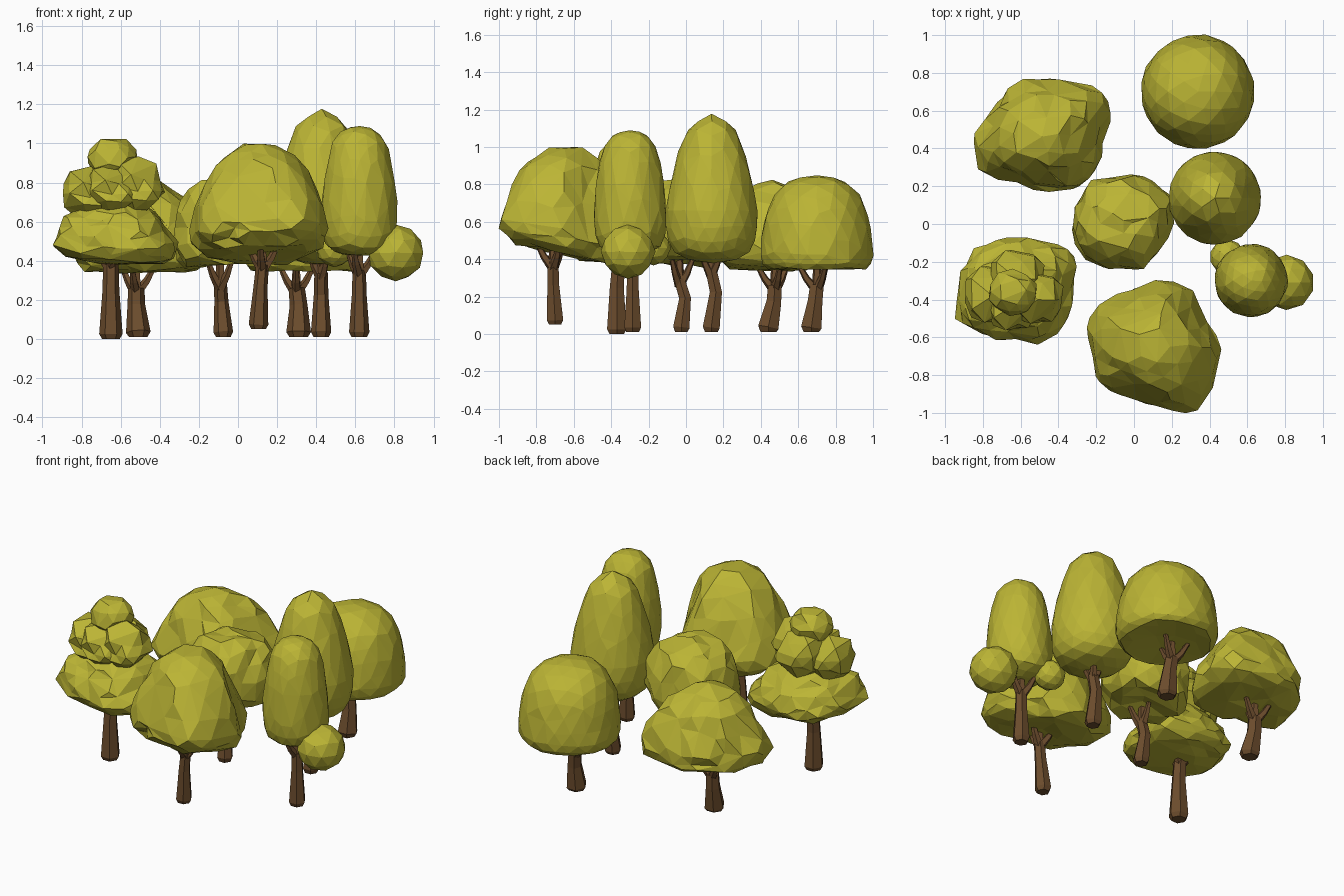
import bpy, bmesh, math, random
from mathutils import Vector, noise

cube = bpy.data.objects.get("Cube")
if cube:
    bpy.data.objects.remove(cube)


def material(name, rgb):
    m = bpy.data.materials.new(name)
    m.use_nodes = True
    m.diffuse_color = (*rgb, 1)
    bsdf = next(n for n in m.node_tree.nodes if n.type == 'BSDF_PRINCIPLED')
    bsdf.inputs["Base Color"].default_value = (*rgb, 1)
    bsdf.inputs["Roughness"].default_value = 0.9
    return m


LEAF = material("olive leaf", (0.5, 0.46, 0.035))
BARK = material("brown bark", (0.15, 0.073, 0.026))


def finish(bm, name, mat):
    bmesh.ops.recalc_face_normals(bm, faces=bm.faces)
    mesh = bpy.data.meshes.new(name)
    bm.to_mesh(mesh)
    bm.free()
    mesh.materials.append(mat)
    ob = bpy.data.objects.new(name, mesh)
    bpy.context.collection.objects.link(ob)
    return ob


def sample(values, t):
    """Linear lookup in a list of numbers, t from 0 to 1."""
    f = min(max(t, 0), 1) * (len(values) - 1)
    i = min(int(f), len(values) - 2)
    return values[i] + (values[i + 1] - values[i]) * (f - i)


def canopy(name, centre, outline, profile, rough=0.0, keep=1.0, detail=3, seed=1, tilt=(0, 0)):
    """Faceted crown: plan outline (radii by angle) times a side profile (r, z).
    The tilt slopes the lower rim and fades out towards the top."""
    random.seed(seed)
    bm = bmesh.new()
    bmesh.ops.create_icosphere(bm, subdivisions=detail, radius=1)
    ring = outline + outline[:1]
    widths, heights = zip(*profile)
    for v in bm.verts:
        d = v.co.normalized()
        t = 0.5 + math.asin(max(-1, min(1, d.z))) / math.pi
        a = math.atan2(d.y, d.x) % math.tau
        r = sample(ring, a / math.tau) * sample(widths, t)
        r *= 1 + 2 * rough * noise.noise(d * 3 + Vector((seed * 7.1, 0, 0)))
        jitter = Vector([random.uniform(-1, 1) for _ in range(3)]) * rough * 0.45
        x, y = r * math.cos(a), r * math.sin(a)
        z = sample(heights, t) + (tilt[0] * x + tilt[1] * y) * (1 - t)
        v.co = Vector((centre[0] + x, centre[1] + y, z)) + jitter
    ob = finish(bm, name, LEAF)
    if keep < 1:
        mod = ob.modifiers.new("facets", 'DECIMATE')
        mod.ratio = keep


def tube(bm, path, radii, sides=6):
    """Capped tube through the path points."""
    rings = []
    for i, p in enumerate(path):
        axis = (path[min(i + 1, len(path) - 1)] - path[max(i - 1, 0)]).normalized()
        u = axis.cross(Vector((0, 1, 0.01))).normalized()
        w = axis.cross(u)
        rings.append([bm.verts.new(p + (u * math.cos(k * math.tau / sides)
                                        + w * math.sin(k * math.tau / sides)) * radii[i])
                      for k in range(sides)])
    for low, high in zip(rings, rings[1:]):
        for k in range(sides):
            j = (k + 1) % sides
            bm.faces.new((low[k], low[j], high[j], high[k]))
    bm.faces.new(rings[0])
    bm.faces.new(rings[-1])


def trunk(name, x, y, base, fork, bend, lean, turn, reach=0.1, thick=0.06):
    """Tapering bent trunk with three upward branches."""
    bm = bmesh.new()
    mid = Vector((x + bend[0], y + bend[1], base + (fork - base) * 0.65))
    top = Vector((x + lean[0], y + lean[1], fork))
    tube(bm, [Vector((x, y, base)), Vector((x, y, base + 0.025)), mid, top],
         [thick * 0.75, thick, thick * 0.72, thick * 0.66])
    for k in range(3):
        a = turn + k * math.tau / 3
        out = Vector((math.cos(a), math.sin(a), 0))
        tube(bm, [top - Vector((0, 0, 0.03)), top + out * reach * 0.5 + Vector((0, 0, 0.035)),
                  top + out * reach + Vector((0, 0, 0.13))], [0.028, 0.02, 0.011], 5)
    tube(bm, [top - Vector((0, 0, 0.02)), top + Vector((0, 0, 0.17))], [0.03, 0.015], 5)
    finish(bm, name, BARK)


# Trunks
trunk("back_right_trunk", 0.31, 0.67, 0.01, 0.26, (0, 0.02), (-0.01, 0.03), 0.5, 0.11, 0.063)
trunk("middle_right_trunk", 0.425, 0.135, 0.01, 0.34, (0, 0.025), (0, 0.0), 1.0, 0.07, 0.052)
trunk("front_right_trunk", 0.62, -0.285, 0.01, 0.35, (0, 0), (0.0, 0.0), 0.2, 0.1, 0.052)
trunk("centre_trunk", -0.075, -0.025, 0.01, 0.29, (-0.01, 0.02), (-0.015, -0.01), 1.5, 0.08, 0.05)
trunk("back_left_trunk", -0.51, 0.44, 0.01, 0.26, (-0.01, 0.03), (-0.01, 0.035), 0.3, 0.11, 0.063)
trunk("front_left_trunk", -0.65, -0.37, 0.0, 0.38, (0, 0), (0.0, 0.01), 0.6)
trunk("front_trunk", 0.105, -0.7, 0.05, 0.38, (0.01, -0.01), (0.02, -0.01), 0.4, 0.1, 0.05)

# Smooth crowns: mushroom, egg and capsule
canopy("back_right_crown", (0.337, 0.70), [0.303] * 4,
       [(0, 0.37), (0.5, 0.36), (0.88, 0.345), (1, 0.39), (0.98, 0.5), (0.92, 0.63),
        (0.77, 0.74), (0.47, 0.83), (0, 0.85)], 0.006, 0.85, seed=2)
canopy("middle_right_crown", (0.427, 0.137), [0.247] * 4,
       [(0, 0.38), (0.5, 0.39), (0.83, 0.44), (0.99, 0.53), (0.99, 0.66), (0.89, 0.82),
        (0.71, 0.98), (0.5, 1.115), (0, 1.175)], 0.006, 0.85, seed=3)
canopy("front_right_crown", (0.62, -0.30), [0.195] * 4,
       [(0, 0.43), (0.5, 0.43), (0.86, 0.47), (1, 0.56), (0.98, 0.71), (0.89, 0.87),
        (0.72, 1.0), (0.45, 1.075), (0, 1.09)], 0.006, 0.85, seed=4)

# Small side puffs
for name, x, y, z, r in (("outer_puff", 0.808, -0.31, 0.44, 0.146),
                         ("inner_puff", 0.495, -0.175, 0.46, 0.094)):
    canopy(name, (x, y), [r] * 4,
           [(math.sin(math.pi * k / 8), z - r * math.cos(math.pi * k / 8)) for k in range(9)],
           0.004, detail=2)

# Rough crowns
canopy("centre_crown", (-0.065, 0.005),
       [0.27, 0.29, 0.27, 0.26, 0.26, 0.27, 0.26, 0.27, 0.26, 0.24, 0.28, 0.24],
       [(0, 0.4), (0.45, 0.39), (0.8, 0.39), (0.98, 0.47), (1, 0.58), (0.9, 0.7),
        (0.72, 0.77), (0.4, 0.82), (0, 0.83)], 0.035, 0.7, seed=5, tilt=(0.15, 0))
canopy("back_left_crown", (-0.49, 0.47),
       [0.32, 0.43, 0.32, 0.31, 0.30, 0.29, 0.35, 0.38, 0.28, 0.28, 0.34, 0.35],
       [(0, 0.36), (0.5, 0.34), (0.85, 0.355), (1, 0.41), (0.97, 0.48), (0.83, 0.6),
        (0.66, 0.7), (0.4, 0.79), (0, 0.82)], 0.03, 0.7, seed=6)
canopy("front_crown", (0.1, -0.65),
       [0.37, 0.30, 0.37, 0.35, 0.32, 0.38, 0.33, 0.34, 0.30, 0.30, 0.40, 0.38],
       [(0, 0.43), (0.45, 0.42), (0.76, 0.43), (0.97, 0.49), (1, 0.57), (0.86, 0.73),
        (0.64, 0.89), (0.38, 0.98), (0, 1.01)], 0.03, 0.75, seed=7, tilt=(0, -0.27))

# Tiered crown: wide skirt, clumped middle, small cap
canopy("lower_tier", (-0.64, -0.34),
       [0.31, 0.39, 0.28, 0.26, 0.27, 0.29, 0.29, 0.35, 0.29, 0.27, 0.32, 0.33],
       [(0, 0.39), (0.5, 0.385), (0.83, 0.405), (1, 0.455), (0.97, 0.51), (0.84, 0.59),
        (0.65, 0.65), (0.4, 0.7), (0, 0.72)], 0.03, 0.7, seed=8, tilt=(-0.1, 0))
clump = [(0, 0.0), (0.55, 0.02), (0.9, 0.18), (1, 0.4), (0.96, 0.62), (0.7, 0.88), (0, 1)]
for name, x, y, r, low, high in (("left_clump", -0.76, -0.37, 0.15, 0.64, 0.87),
                                 ("right_clump", -0.52, -0.39, 0.135, 0.66, 0.92),
                                 ("back_clump", -0.63, -0.28, 0.145, 0.65, 0.90),
                                 ("front_clump", -0.65, -0.42, 0.14, 0.66, 0.88)):
    canopy(name, (x, y), [r] * 4, [(w, low + h * (high - low)) for w, h in clump],
           0.04, 0.8, 2, seed=9)
canopy("top_tier", (-0.64, -0.36), [0.13, 0.12, 0.13, 0.13, 0.13, 0.12],
       [(0, 0.84), (0.6, 0.84), (0.9, 0.87), (1, 0.91), (0.94, 0.95), (0.78, 0.99),
        (0.5, 1.02), (0, 1.025)], 0.025, 0.8, 2, seed=10)
